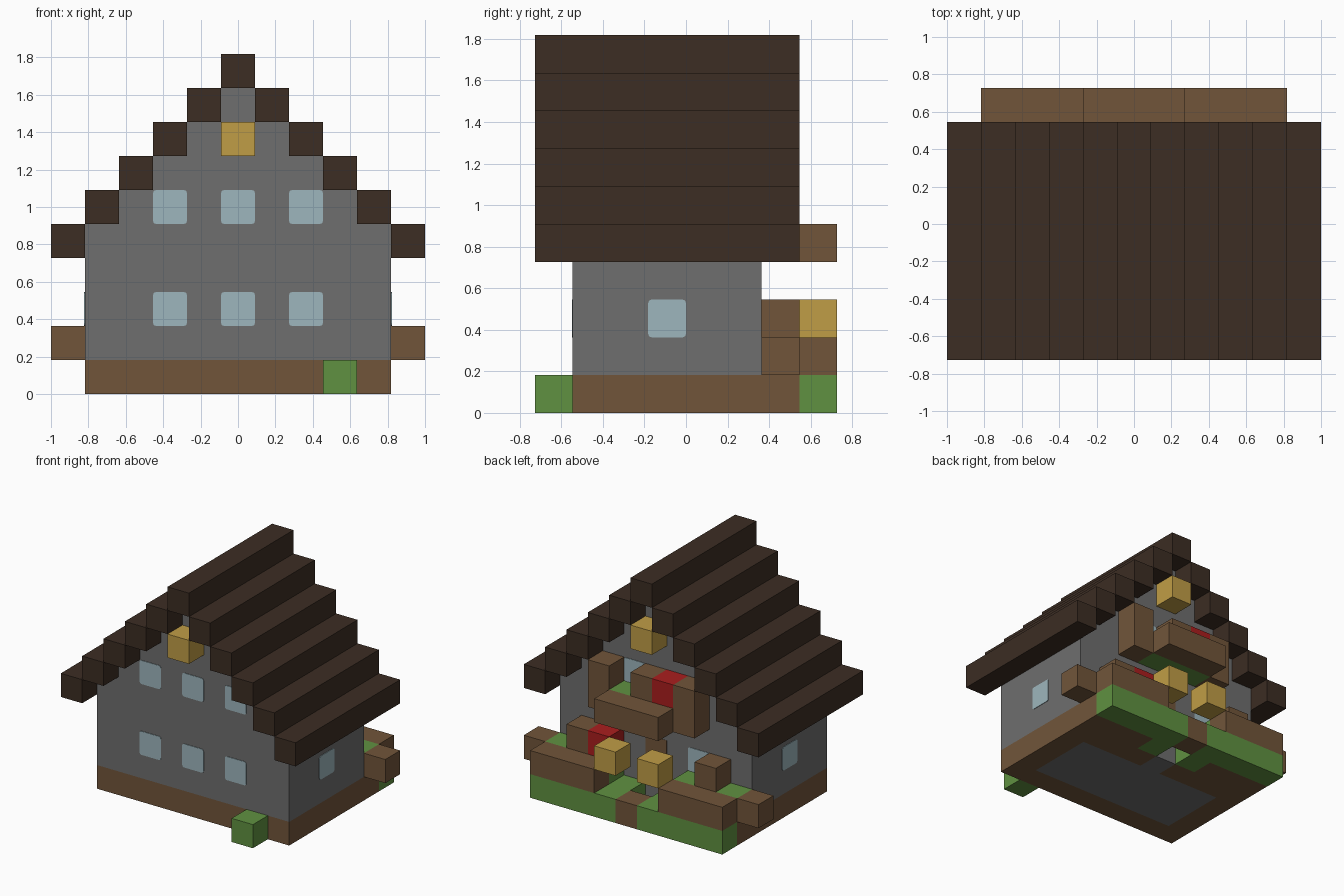
import bpy
import bmesh
from mathutils import Matrix, Vector

if "Cube" in bpy.data.objects:
    bpy.data.objects.remove(bpy.data.objects["Cube"], do_unlink=True)

U = 2 / 11  # size of one building block


def linear(c):
    c /= 255
    return c / 12.92 if c <= 0.04045 else ((c + 0.055) / 1.055) ** 2.4


def material(name, r, g, b):
    m = bpy.data.materials.new(name)
    m.use_nodes = True
    colour = (linear(r), linear(g), linear(b), 1)
    m.diffuse_color = colour
    m.node_tree.nodes["Principled BSDF"].inputs["Base Color"].default_value = colour
    return m


ROOF = material("dark_wood", 60, 45, 35)
WOOD = material("brown_wood", 113, 85, 58)
STONE = material("grey_stone", 110, 110, 110)
GRASS = material("grass_green", 96, 145, 65)
GOLD = material("lamp_gold", 192, 157, 70)
GLASS = material("pale_glass", 157, 182, 189)
RED = material("flower_red", 170, 30, 30)


def finish(name, bm, mat):
    me = bpy.data.meshes.new(name)
    bm.to_mesh(me)
    bm.free()
    me.materials.append(mat)
    ob = bpy.data.objects.new(name, me)
    bpy.context.scene.collection.objects.link(ob)
    return ob


def blocks(name, mat, *spans):
    """Boxes given as inclusive block ranges: (x0, x1), (y0, y1), (z0, z1)."""
    bm = bmesh.new()
    for (i0, i1), (j0, j1), (k0, k1) in spans:
        size = Vector((i1 - i0 + 1, j1 - j0 + 1, k1 - k0 + 1)) * U
        mid = Vector(((i0 + i1) / 2, (j0 + j1 + 1) / 2 - 4, (k0 + k1 + 1) / 2)) * U
        bmesh.ops.create_cube(bm, size=1, matrix=Matrix.Translation(mid) @ Matrix.Diagonal(size).to_4x4())
    return finish(name, bm, mat)


def both(xs, ys, zs):
    """A span and its mirror image across the middle."""
    return [(xs, ys, zs), ((-xs[1], -xs[0]), ys, zs)]


def window(name, place, normal):
    """Thin pane with clipped corners."""
    bm = bmesh.new()
    bmesh.ops.create_cube(bm, size=1, matrix=Matrix.Diagonal((U, U, 0.008, 1)))
    upright = [e for e in bm.edges if abs(e.verts[0].co.z - e.verts[1].co.z) > 0.001]
    bmesh.ops.bevel(bm, geom=upright, offset=0.016, segments=2, profile=0.5, affect='EDGES')
    turn = Vector(normal).to_track_quat('Z', 'Y').to_matrix().to_4x4()
    bm.transform(Matrix.Translation(Vector(place) * U) @ turn)
    finish(name, bm, GLASS)


# Foundation, floor and ground
blocks("foundation", WOOD, ((-4, 4), (1, 1), (0, 0)),
       *both((4, 4), (2, 6), (0, 0)), *both((2, 3), (5, 6), (0, 0)), *both((1, 1), (5, 5), (0, 0)))
blocks("floor", STONE, ((-3, 3), (2, 4), (0, 0)), ((0, 0), (5, 5), (0, 0)))
blocks("lawn", GRASS, *both((1, 4), (7, 7), (0, 0)), *both((1, 1), (6, 6), (0, 0)))
blocks("path", WOOD, ((0, 0), (7, 7), (0, 0)))
blocks("front_bush", GRASS, ((3, 3), (0, 0), (0, 0)))

# Stepped gable walls and roof
blocks("walls", STONE, *[((-w, w), (1, 5), (k, k)) for k in range(1, 9) for w in [min(4, 8 - k)]])
blocks("roof_ridge", ROOF, ((0, 0), (0, 6), (9, 9)))
for n in range(1, 6):
    blocks("roof_step", ROOF, *both((n, n), (0, 6), (9 - n, 9 - n)))

# Gable and entrance lamps
for y in (0, 6):
    blocks("gable_lamp", GOLD, ((0, 0), (y, y), (7, 7)))
blocks("entrance_lamps", GOLD, *both((1, 1), (7, 7), (2, 2)))

# Ground planters beside the entrance
blocks("planter_frame", WOOD, *both((2, 4), (7, 7), (1, 1)), *both((5, 5), (6, 6), (1, 1)))
blocks("planter_grass", GRASS, *both((2, 4), (6, 6), (1, 1)))
blocks("planter_stumps", WOOD, *both((3, 3), (6, 6), (2, 2)))
blocks("planter_flower", RED, ((2, 2), (6, 6), (2, 2)))

# Balcony planter on the back gable
blocks("balcony_rail", WOOD, ((-1, 1), (7, 7), (4, 4)))
blocks("balcony_posts", WOOD, *both((2, 2), (6, 6), (4, 5)))
blocks("balcony_grass", GRASS, ((-1, 1), (6, 6), (4, 4)))
blocks("balcony_stump", WOOD, ((0, 0), (6, 6), (5, 5)))
blocks("balcony_flower", RED, ((-1, -1), (6, 6), (5, 5)))

# Windows
for x in (-2, 0, 2):
    for z in (2.5, 5.5):
        window("front_window", (x, -3, z), (0, -1, 0))
for s in (-1, 1):
    window("side_window", (4.5 * s, -0.5, 2.5), (s, 0, 0))
    window("back_lower_window", (2 * s, 2, 2.5), (0, 1, 0))
    window("back_upper_window", (s, 2, 5.5), (0, 1, 0))

# Back door plate
door = blocks("back_door", WOOD, ((0, 0), (5, 5), (1, 2)))
door.scale.y = 0.02
door.location.y = 2 * U - 1.5 * U * 0.02
